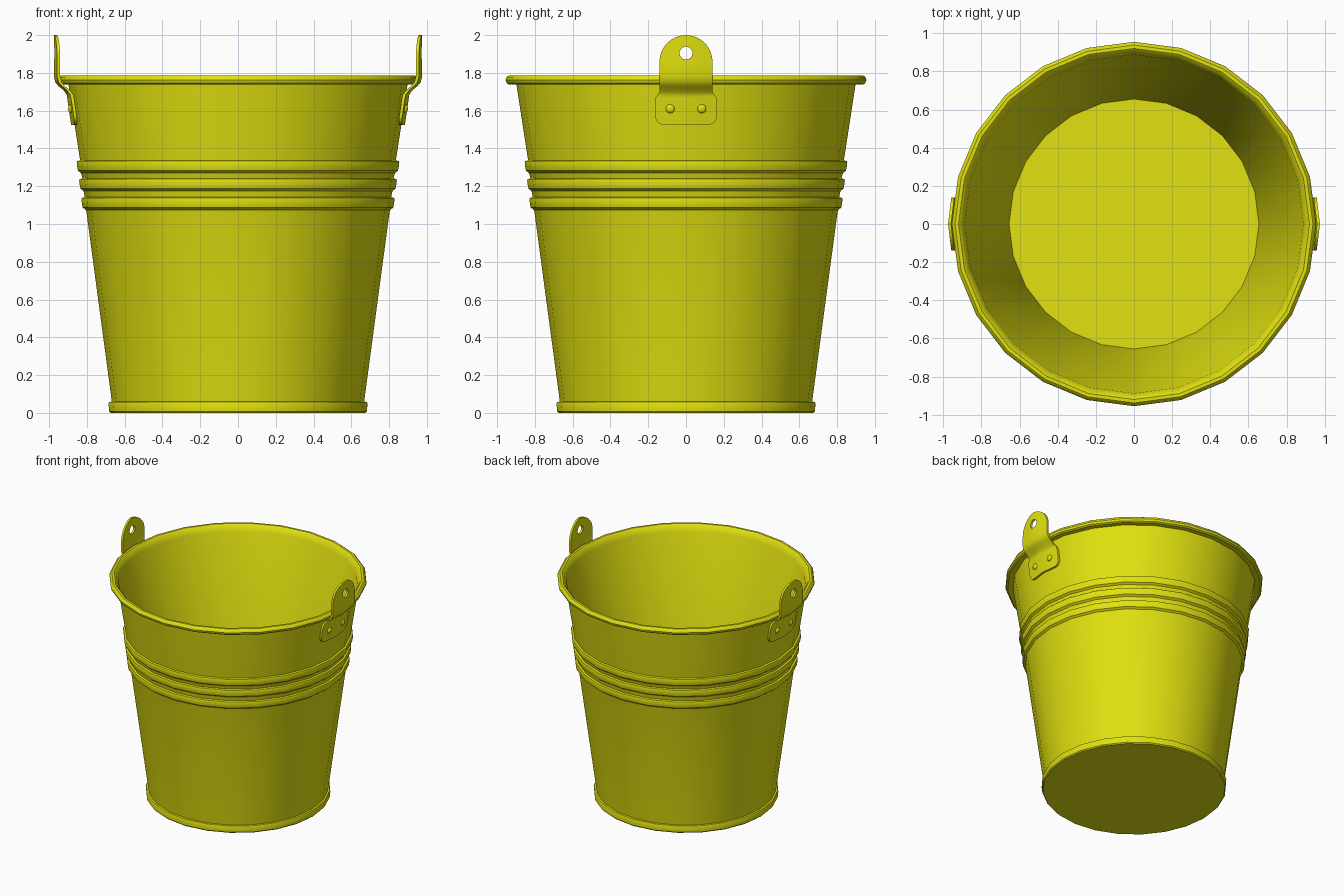
import bpy, bmesh, math
from mathutils import Vector

if "Cube" in bpy.data.objects:
    bpy.data.objects.remove(bpy.data.objects["Cube"])

SIDES = 24
yellow = bpy.data.materials.new("bucket yellow")
yellow.diffuse_color = (0.75, 0.75, 0.005, 1)
yellow.use_nodes = True
yellow.node_tree.nodes["Principled BSDF"].inputs["Base Color"].default_value = yellow.diffuse_color


def finish(name, bm, angle=35):
    bmesh.ops.remove_doubles(bm, verts=bm.verts, dist=1e-4)
    bmesh.ops.recalc_face_normals(bm, faces=bm.faces)
    me = bpy.data.meshes.new(name)
    bm.to_mesh(me)
    bm.free()
    ob = bpy.data.objects.new(name, me)
    bpy.context.collection.objects.link(ob)
    me.materials.append(yellow)
    bpy.ops.object.select_all(action='DESELECT')
    ob.select_set(True)
    bpy.context.view_layer.objects.active = ob
    bpy.ops.object.shade_smooth_by_angle(angle=math.radians(angle))
    return ob


# Bucket shell: closed profile (radius, height) spun round z
outer = [(0, 0), (0.675, 0), (0.682, 0.008), (0.686, 0.05), (0.682, 0.058), (0.668, 0.06),
         (0.802, 1.06)]
for r, z in ((0.824, 1.09), (0.836, 1.19), (0.849, 1.285)):      # three raised ribs
    outer += [(r - 0.018, z - 0.015), (r - 0.002, z - 0.003), (r + 0.001, z + 0.01),
              (r + 0.005, z + 0.04), (r + 0.002, z + 0.048), (r - 0.013, z + 0.052)]
outer += [(0.898, 1.74), (0.938, 1.738), (0.95, 1.746), (0.955, 1.762), (0.95, 1.777),
          (0.938, 1.787), (0.92, 1.787), (0.908, 1.778)]          # rolled rim
inner = [(0.888, 1.735), (0.655, 0.03), (0, 0.03)]

bm = bmesh.new()
vs = [bm.verts.new((r, 0, z)) for r, z in outer + inner]
es = [bm.edges.new(p) for p in zip(vs, vs[1:])]
bmesh.ops.spin(bm, geom=vs + es, axis=(0, 0, 1), cent=(0, 0, 0),
               angle=math.tau, steps=SIDES, use_merge=False)
finish("bucket_body", bm)

# Handle ear outline: (height, half width), from bottom to rounded top
rows = []
for i in range(6):
    a = math.pi / 2 * i / 5
    rows.append((1.575 - 0.05 * math.cos(a), 0.115 + 0.05 * math.sin(a)))
rows += [(1.645, 0.165), (1.67, 0.16), (1.685, 0.151), (1.695, 0.142), (1.71, 0.14),
         (1.73, 0.14), (1.75, 0.14), (1.78, 0.14)]
for i in range(11):
    a = math.pi / 2 * i / 10
    rows.append((1.86 + 0.14 * math.sin(a), 0.14 * math.cos(a)))

# Ear side profile: (height, distance from axis of the outer face)
path = [(1.5, 0.88), (1.65, 0.902), (1.685, 0.907), (1.71, 0.925), (1.73, 0.95),
        (1.75, 0.967), (1.78, 0.975), (2.1, 0.975)]


def ear_x(z):
    for (z0, x0), (z1, x1) in zip(path, path[1:]):
        if z <= z1:
            return x0 + (x1 - x0) * (z - z0) / (z1 - z0)


def ear(side):
    tag = "right" if side > 0 else "left"
    bm = bmesh.new()
    layers = []
    for depth in (0, 0.016):
        layers.append([[bm.verts.new((side * (ear_x(z) - depth - 0.125 * abs(w * t)), w * t, z))
                        for t in (-1, -0.5, 0, 0.5, 1)] for z, w in rows])
    n = len(rows)
    for g in layers:
        for i in range(n - 1):
            for j in range(4):
                bm.faces.new((g[i][j], g[i][j + 1], g[i + 1][j + 1], g[i + 1][j]))
    f, b = layers
    border = [(0, j) for j in range(5)] + [(i, 4) for i in range(1, n)] \
        + [(n - 1, j) for j in (3, 2, 1, 0)] + [(i, 0) for i in range(n - 2, 0, -1)]
    for p, q in zip(border, border[1:] + border[:1]):
        bm.faces.new((f[p[0]][p[1]], f[q[0]][q[1]], b[q[0]][q[1]], b[p[0]][p[1]]))
    ob = finish("handle_ear_" + tag, bm)

    # Hole for the handle
    bpy.ops.mesh.primitive_cylinder_add(vertices=24, radius=0.034, depth=0.3,
                                        location=(side * 0.96, 0, 1.905),
                                        rotation=(0, math.pi / 2, 0))
    cutter = bpy.context.object
    cutter.hide_render = True
    mod = ob.modifiers.new("hole", 'BOOLEAN')
    mod.operation, mod.solver, mod.object = 'DIFFERENCE', 'EXACT', cutter
    bpy.context.view_layer.objects.active = ob
    bpy.ops.object.modifier_apply(modifier=mod.name)
    bpy.data.objects.remove(cutter)

    # Rivets
    for k, y in enumerate((-0.083, 0.083)):
        bm = bmesh.new()
        bmesh.ops.create_uvsphere(bm, u_segments=16, v_segments=8, radius=0.024)
        bmesh.ops.scale(bm, vec=Vector((0.6, 1, 1)), verts=bm.verts)
        bmesh.ops.translate(bm, vec=(side * (ear_x(1.61) - 0.011), y, 1.61), verts=bm.verts)
        finish(f"rivet_{tag}_{k + 1}", bm, 60)


for s in (1, -1):
    ear(s)
